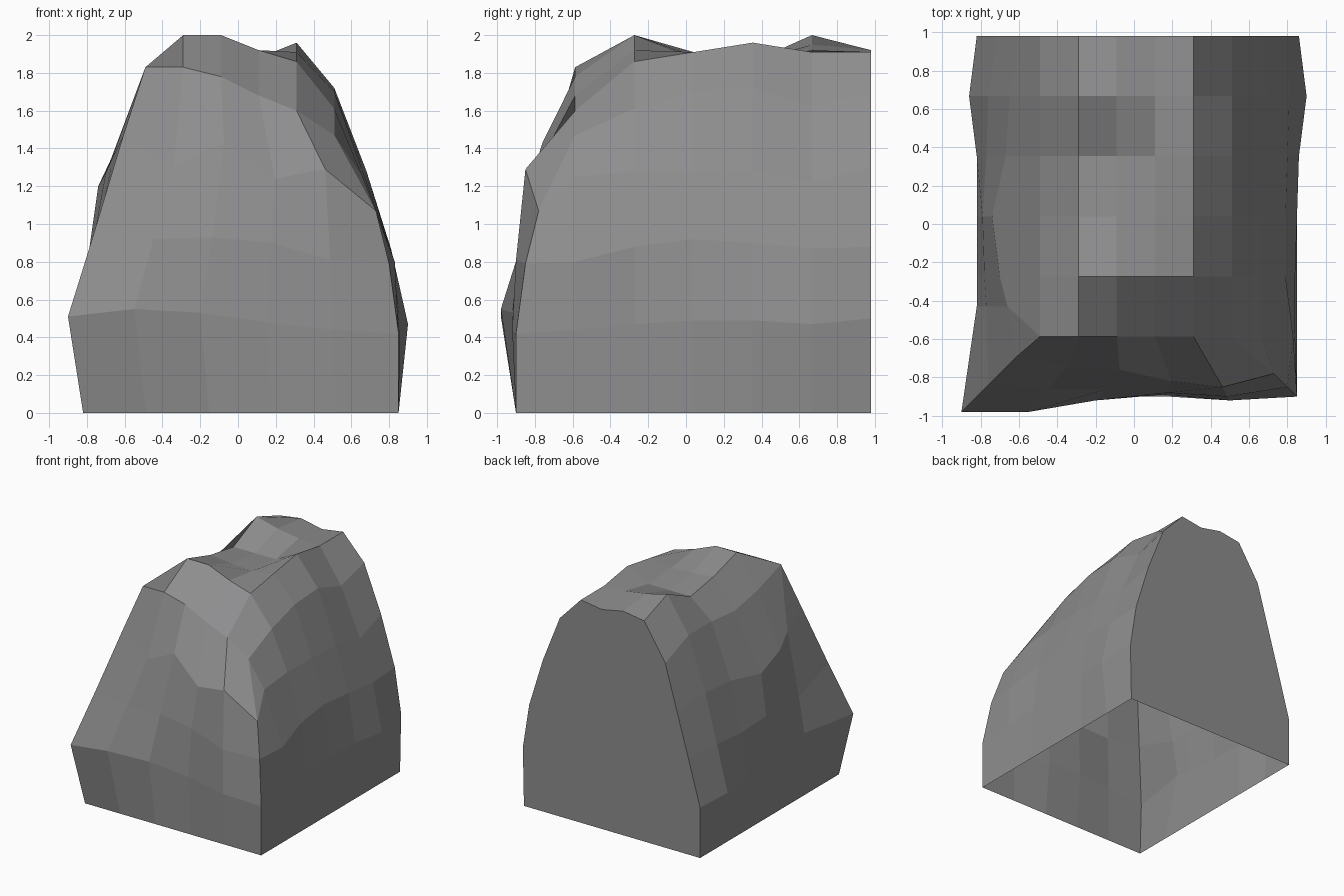
import bpy
import bmesh

default_cube = bpy.data.objects.get("Cube")
if default_cube:
    bpy.data.objects.remove(default_cube, do_unlink=True)

# Lattice size: columns across, columns deep, rows up
NX, NY, NZ = 5, 6, 4
LEFT, RIGHT, FRONT, BACK = -0.82, 0.85, -0.9, 0.98


def lerp(a, b, t):
    return a + (b - a) * t


# Crown: heights from the front edge to the back edge
crown_heights = [
    (1.83, 1.83, 1.78, 1.68, 1.60, 1.47),
    (1.73, 2.00, 2.00, 1.92, 1.86, 1.61),
    (1.67, 1.91, 1.89, 1.88, 1.91, 1.70),
    (1.70, 1.86, 1.86, 1.86, 1.96, 1.72),
    (1.70, 2.00, 1.95, 1.92, 1.91, 1.62),
    (1.58, 1.89, 1.92, 1.88, 1.91, 1.70),
]

# Side walls: (x, z) per row, from the front corner to the back
low_x_wall = {
    1: [(-.90, .51), (-.82, .53), (-.82, .48), (-.82, .47), (-.82, .46), (-.86, .45), (-.82, .43)],
    2: [(-.76, .96), (-.77, .83), (-.78, .83), (-.79, .85), (-.77, .82), (-.76, .84), (-.71, .82)],
    3: [(-.61, 1.46), (-.66, 1.36), (-.70, 1.27), (-.74, 1.20), (-.67, 1.24), (-.65, 1.25), (-.60, 1.2)],
}
high_x_wall = {
    1: [(.85, .42), (.84, .44), (.84, .47), (.85, .49), (.86, .49), (.90, .47), (.86, .50)],
    2: [(.80, .79), (.83, .80), (.79, .88), (.79, .92), (.80, .90), (.81, .87), (.80, .88)],
    3: [(.73, 1.07), (.66, 1.25), (.66, 1.28), (.67, 1.28), (.68, 1.28), (.69, 1.22), (.67, 1.3)],
}

# Front wall: (y, z) per row, corner to corner
front_wall = {
    1: [(-.98, .51), (-.98, .55), (-.92, .53), (-.89, .48), (-.92, .44), (-.90, .42)],
    2: [(-.84, .96), (-.86, .92), (-.86, .93), (-.88, .90), (-.90, .81), (-.85, .79)],
    3: [(-.69, 1.46), (-.74, 1.30), (-.76, 1.43), (-.82, 1.24), (-.85, 1.29), (-.78, 1.07)],
}


def depth(j):
    return lerp(FRONT, BACK, j / NY)


def place(i, j, k):
    """Position of one surface point of the lattice."""
    if k == 0:
        return lerp(LEFT, RIGHT, i / NX), depth(j), 0
    if k == NZ:
        # the crown starts one column back, so its front edge is bevelled
        row = max(j, 1) - 1
        return lerp(-.49, .51, i / NX), depth(row + 1), crown_heights[row][i]
    if j == 0:
        y, z = front_wall[k][i]
        x = lerp(low_x_wall[k][0][0], high_x_wall[k][0][0], i / NX)
        return x, y, z
    wall = low_x_wall if i == 0 else high_x_wall
    x, z = wall[k][j]
    y = depth(j)
    if i == 0 and j == 1:
        y = lerp(y, depth(2), 0.5)
    return x, y, z


bm = bmesh.new()
points = {}


def point(i, j, k):
    # rows one and two of the crown lattice share the same front edge
    if k == NZ:
        j = max(j, 1)
    key = (i, j, k)
    if key not in points:
        points[key] = bm.verts.new(place(i, j, k))
    return points[key]


def add_face(corners):
    verts = []
    for corner in corners:
        vert = point(*corner)
        if vert not in verts:
            verts.append(vert)
    bm.faces.new(verts)


# Front wall
for i in range(NX):
    for k in range(NZ):
        add_face([(i, 0, k), (i + 1, 0, k), (i + 1, 0, k + 1), (i, 0, k + 1)])

# Side walls
for j in range(NY):
    for k in range(NZ):
        quad = [(j, k), (j + 1, k), (j + 1, k + 1), (j, k + 1)]
        add_face([(NX, a, b) for a, b in quad])
        add_face([(0, a, b) for a, b in reversed(quad)])

# Crown
for i in range(NX):
    for j in range(1, NY):
        add_face([(i, j, NZ), (i + 1, j, NZ), (i + 1, j + 1, NZ), (i, j + 1, NZ)])

# Flat back, one polygon; the underside stays open
outline = [(0, NY, k) for k in range(NZ)]
outline += [(i, NY, NZ) for i in range(NX + 1)]
outline += [(NX, NY, k) for k in reversed(range(NZ))]
add_face(outline)

mesh = bpy.data.meshes.new("boulder")
bm.to_mesh(mesh)
bm.free()

# Single stone colour
stone = bpy.data.materials.new("stone grey")
stone.use_nodes = True
colour = (0.27, 0.27, 0.275, 1)
stone.diffuse_color = colour
stone.node_tree.nodes["Principled BSDF"].inputs["Base Color"].default_value = colour
mesh.materials.append(stone)

boulder = bpy.data.objects.new("boulder", mesh)
bpy.context.collection.objects.link(boulder)
